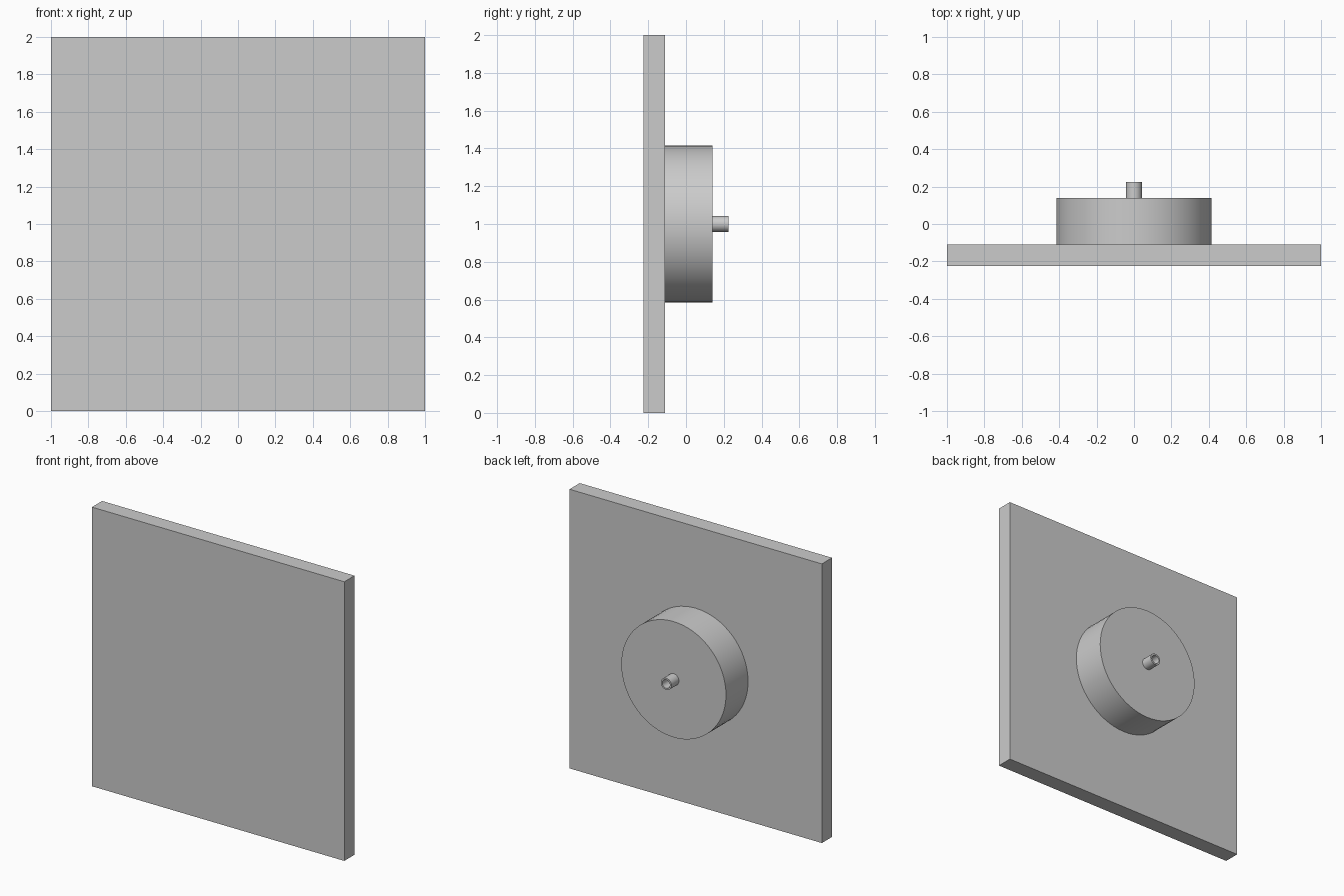
import bpy
import bmesh
import math

cube = bpy.data.objects.get("Cube")
if cube:
    bpy.data.objects.remove(cube)

grey = bpy.data.materials.new("plain_grey")
grey.use_nodes = True
colour = (0.6, 0.6, 0.6, 1)
grey.diffuse_color = colour
grey.node_tree.nodes["Principled BSDF"].inputs["Base Color"].default_value = colour


def lathe(name, profile, sides):
    """Spin (radius, y) points about the y axis at mid height."""
    bm = bmesh.new()
    rings = []
    for radius, y in profile:
        ring = []
        for i in range(sides):
            a = math.tau * i / sides
            ring.append(bm.verts.new((radius * math.cos(a), y, radius * math.sin(a))))
        rings.append(ring)
    for a, b in zip(rings, rings[1:]):
        for i in range(sides):
            j = (i + 1) % sides
            bm.faces.new((a[i], a[j], b[j], b[i]))
    # Close both ends of the profile
    bm.faces.new(rings[0])
    bm.faces.new(rings[-1])
    bmesh.ops.recalc_face_normals(bm, faces=bm.faces)
    mesh = bpy.data.meshes.new(name)
    bm.to_mesh(mesh)
    bm.free()
    mesh.materials.append(grey)
    obj = bpy.data.objects.new(name, mesh)
    obj.location.z = 1
    bpy.context.collection.objects.link(obj)
    bpy.ops.object.select_all(action="DESELECT")
    obj.select_set(True)
    bpy.context.view_layer.objects.active = obj
    bpy.ops.object.shade_smooth_by_angle(angle=math.radians(35))


# Square front panel
bpy.ops.mesh.primitive_cube_add(size=1, location=(0, -0.1675, 1))
panel = bpy.context.object
panel.name = "square_panel"
panel.scale = (2, 0.115, 2)
panel.data.materials.append(grey)

# Round housing on the back
lathe("round_housing", [(0.415, -0.11), (0.415, 0.14)], 64)

# Hollow stub with a blind bore
lathe("hollow_stub", [(0.042, 0.14), (0.042, 0.225), (0.03, 0.225), (0.03, 0.142)], 32)
